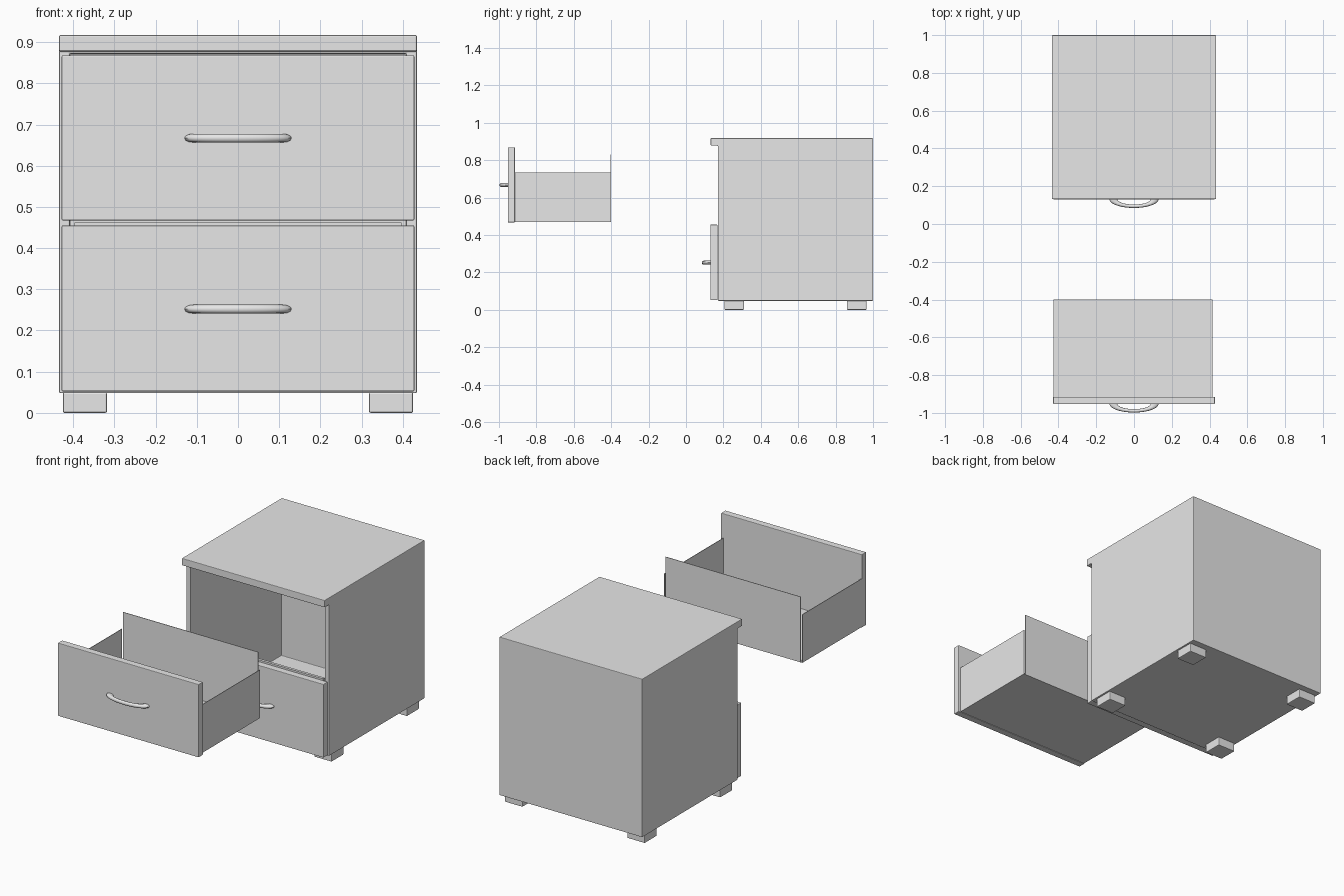
import bpy, bmesh, math

cube = bpy.data.objects.get("Cube")
if cube:
    bpy.data.objects.remove(cube, do_unlink=True)

GREY = (0.8, 0.8, 0.8, 1)
grey = bpy.data.materials.new("plain_grey")
grey.use_nodes = True
grey.diffuse_color = GREY
grey.node_tree.nodes["Principled BSDF"].inputs["Base Color"].default_value = GREY


def finish(name, bm, bevel=0.0):
    """Turn a bmesh into a named grey object with softened edges."""
    bmesh.ops.recalc_face_normals(bm, faces=bm.faces)
    mesh = bpy.data.meshes.new(name)
    bm.to_mesh(mesh)
    bm.free()
    mesh.materials.append(grey)
    obj = bpy.data.objects.new(name, mesh)
    bpy.context.collection.objects.link(obj)
    if bevel:
        mod = obj.modifiers.new("soft_edges", 'BEVEL')
        mod.width = bevel
        mod.segments = 2
        mod.limit_method = 'ANGLE'
    return obj


def box_mesh(x, y, z):
    """Box from (min, max) pairs."""
    bm = bmesh.new()
    bmesh.ops.create_cube(bm, size=1)
    for v in bm.verts:
        for i, (low, high) in enumerate((x, y, z)):
            v.co[i] = high if v.co[i] > 0 else low
    return bm


def box(name, x, y, z, bevel=0.0):
    return finish(name, box_mesh(x, y, z), bevel)


def crescent_handle(name, y, z):
    """Bowed pull: elliptical sections between an outer and an inner arc."""
    bm = bmesh.new()
    rings, steps, sides = [], 24, 12
    for i in range(steps + 1):
        a = math.pi * i / steps
        c, s = math.cos(a), math.sin(a)
        ring = []
        for j in range(sides):
            t = 2 * math.pi * j / sides
            rx = 0.109 + 0.021 * math.cos(t)
            ry = 0.037 + 0.009 * math.cos(t)
            ring.append(bm.verts.new((rx * c, y - ry * s, z + 0.0105 * math.sin(t))))
        rings.append(ring)
    for r, q in zip(rings, rings[1:]):
        for j in range(sides):
            k = (j + 1) % sides
            bm.faces.new((r[j], r[k], q[k], q[j]))
    bm.faces.new(rings[0])
    bm.faces.new(rings[-1])
    obj = finish(name, bm)
    bpy.ops.object.select_all(action='DESELECT')
    obj.select_set(True)
    bpy.context.view_layer.objects.active = obj
    bpy.ops.object.shade_smooth_by_angle(angle=math.radians(40))


# Cabinet: one hollow body with an overhanging lip along the top
W = 0.434
bm = box_mesh((-W, W), (0.17, 1.0), (0.048, 0.917))
bmesh.ops.bisect_plane(bm, geom=bm.verts[:] + bm.edges[:] + bm.faces[:],
                       plane_co=(0, 0, 0.878), plane_no=(0, 0, 1))
bm.normal_update()
front = sorted((f for f in bm.faces if f.normal.y < -0.9),
               key=lambda f: f.calc_center_median().z)
opening, lip = front
bmesh.ops.inset_individual(bm, faces=[opening], thickness=0.036)
for v in opening.verts:
    if v.co.z > 0.5:
        v.co.z = 0.872
for face, shift in ((opening, 0.79), (lip, -0.038)):
    new = bmesh.ops.extrude_discrete_faces(bm, faces=[face])["faces"]
    bmesh.ops.translate(bm, verts=new[0].verts[:], vec=(0, shift, 0))
bmesh.ops.remove_doubles(bm, verts=bm.verts, dist=0.0001)
bmesh.ops.dissolve_limit(bm, angle_limit=0.01, verts=bm.verts, edges=bm.edges)
finish("cabinet_body", bm, 0.003)

# Rail between the two drawer spaces
box("divider_rail", (-0.397, 0.397), (0.171, 0.186), (0.445, 0.462))

# Feet
for side, sx in (("left", 1), ("right", -1)):
    for end, y in (("front", 0.205), ("back", 0.86)):
        x = sorted((sx * 0.318, sx * 0.425))
        box(f"{end}_{side}_foot", x, (y, y + 0.105), (0, 0.05), 0.004)

# Drawer fronts and handles
for name, y, z, top in (("upper", -0.953, 0.467, 0.868), ("lower", 0.13, 0.052, 0.455)):
    box(f"{name}_drawer_front", (-0.428, 0.428), (y, y + 0.038), (z, top), 0.003)
    crescent_handle(f"{name}_drawer_handle", y + 0.001, z + 0.2)

# Thin walls of the pulled-out upper drawer, with a taller back
T = 0.003
L, R, Y0, Y1, Z = -0.427, 0.415, -0.916, -0.4, 0.47
box("drawer_bottom", (L, R), (Y0, Y1), (Z, Z + T))
box("drawer_right_side", (L, L + T), (Y0, Y1), (Z, 0.735))
box("drawer_left_side", (R - T, R), (Y0, Y1), (Z, 0.735))
box("drawer_back", (L + 0.01, R - 0.01), (Y1 - T, Y1), (Z, 0.83))
